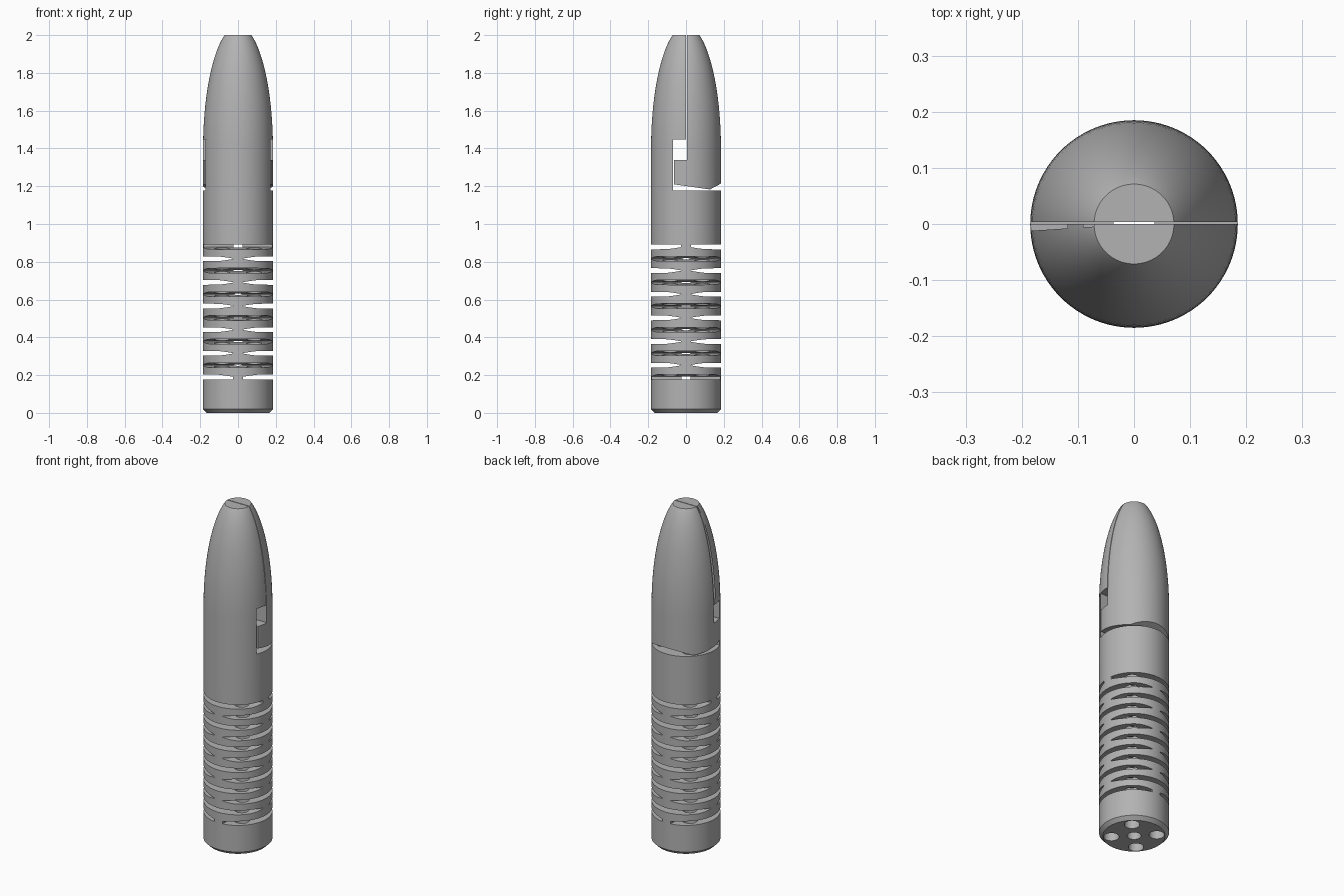
import bpy, bmesh, math

if "Cube" in bpy.data.objects:
    bpy.data.objects.remove(bpy.data.objects["Cube"])

R = 0.185
SEG = 96

metal = bpy.data.materials.new("grey metal")
metal.diffuse_color = (0.45, 0.45, 0.45, 1)
metal.use_nodes = True
metal.node_tree.nodes["Principled BSDF"].inputs["Base Color"].default_value = metal.diffuse_color


def to_object(name, bm):
    bmesh.ops.recalc_face_normals(bm, faces=bm.faces)
    me = bpy.data.meshes.new(name)
    bm.to_mesh(me)
    bm.free()
    ob = bpy.data.objects.new(name, me)
    bpy.context.collection.objects.link(ob)
    me.materials.append(metal)
    return ob


def lathe(name, profile):
    """Closed solid of revolution from (radius, z) points."""
    bm = bmesh.new()
    rings = []
    for r, z in profile:
        rings.append([bm.verts.new((r * math.cos(2 * math.pi * i / SEG),
                                    r * math.sin(2 * math.pi * i / SEG), z))
                      for i in range(SEG)])
    for a, b in zip(rings, rings[1:]):
        for i in range(SEG):
            j = (i + 1) % SEG
            bm.faces.new((a[i], a[j], b[j], b[i]))
    bm.faces.new(rings[0][::-1])
    bm.faces.new(rings[-1])
    return to_object(name, bm)


def add_prism(bm, pts, along_x, half=0.3):
    """Extrude (u, z) polygon; u is y when extruded along x, otherwise x."""
    ends = []
    for s in (-half, half):
        ends.append([bm.verts.new((s, u, z) if along_x else (u, s, z))
                     for u, z in pts])
    a, b = ends
    bm.faces.new(a)
    bm.faces.new(b[::-1])
    for i in range(len(pts)):
        j = (i + 1) % len(pts)
        bm.faces.new((a[i], b[i], b[j], a[j]))


def add_hole(bm, x, y, r, z0, z1, n=32):
    rings = [[bm.verts.new((x + r * math.cos(2 * math.pi * i / n),
                            y + r * math.sin(2 * math.pi * i / n), z))
              for i in range(n)] for z in (z0, z1)]
    a, b = rings
    bm.faces.new(a[::-1])
    bm.faces.new(b)
    for i in range(n):
        j = (i + 1) % n
        bm.faces.new((a[i], a[j], b[j], b[i]))


def boolean(ob, bm, op="DIFFERENCE"):
    cutter = to_object("cutter", bm)
    cutter.hide_render = True
    mod = ob.modifiers.new("cut", "BOOLEAN")
    mod.operation = op
    mod.solver = "EXACT"
    mod.object = cutter
    bpy.context.view_layer.objects.active = ob
    bpy.ops.object.modifier_apply(modifier=mod.name)
    bpy.data.objects.remove(cutter)


# Bullet outline: chamfered base, straight body, elliptical nose
nose = []
for i in range(25):
    z = 1.4 + 0.6 * math.sin(math.pi / 2 * i / 24)
    nose.append((R * math.sqrt(1 - ((z - 1.4) / 0.65) ** 2), z))
outline = [(0.165, 0), (R, 0.02)] + nose

# Body with fixed front jaw
body = lathe("body_with_fixed_jaw", outline)
bm = bmesh.new()
add_prism(bm, [(-0.07, 1.178), (0.3, 1.178), (0.3, 2.1), (0.0, 2.1),
               (0.0, 1.447), (-0.07, 1.447)], True)
boolean(body, bm)

# Flexible section: slot pairs alternating between the x and y sides
bm = bmesh.new()
half_gap = [(0.027, 0.0015), (0.06, 0.007), (0.1, 0.012), (0.3, 0.0135)]
for k in range(12):
    zc = 0.19 + k * 0.0626
    lo = [(u, zc - h) for u, h in half_gap]
    hi = [(u, zc + h) for u, h in half_gap]
    if k == 0:
        lo = [(u, zc - 0.0125) for u, h in half_gap]
    if k == 11:
        hi = [(u, zc + 0.0125) for u, h in half_gap]
    for s in (-1, 1):
        add_prism(bm, [(s * u, z) for u, z in lo + hi[::-1]], k % 2 == 1)
boolean(body, bm)

# Cable channels: one central, four on the diagonals
bm = bmesh.new()
add_hole(bm, 0, 0, 0.037, -0.1, 1.4)
for sx in (-1, 1):
    for sy in (-1, 1):
        add_hole(bm, sx * 0.085, sy * 0.085, 0.041, -0.1, 1.2)
boolean(body, bm)

# Moving back jaw with its stepped heel
jaw = lathe("moving_jaw", outline)
bm = bmesh.new()
add_prism(bm, [(-0.063, 1.21), (0.127, 1.183), (0.3, 1.275), (0.3, 2.1),
               (0.004, 2.1), (0.004, 1.34), (-0.063, 1.34)], True)
boolean(jaw, bm, "INTERSECT")
bm = bmesh.new()
add_hole(bm, 0, 0, 0.037, 1.1, 1.4)
boolean(jaw, bm)

# Smooth round walls, sharp cut edges
for ob in (body, jaw):
    bpy.ops.object.select_all(action="DESELECT")
    ob.select_set(True)
    bpy.context.view_layer.objects.active = ob
    bpy.ops.object.shade_smooth_by_angle(angle=math.radians(25))
